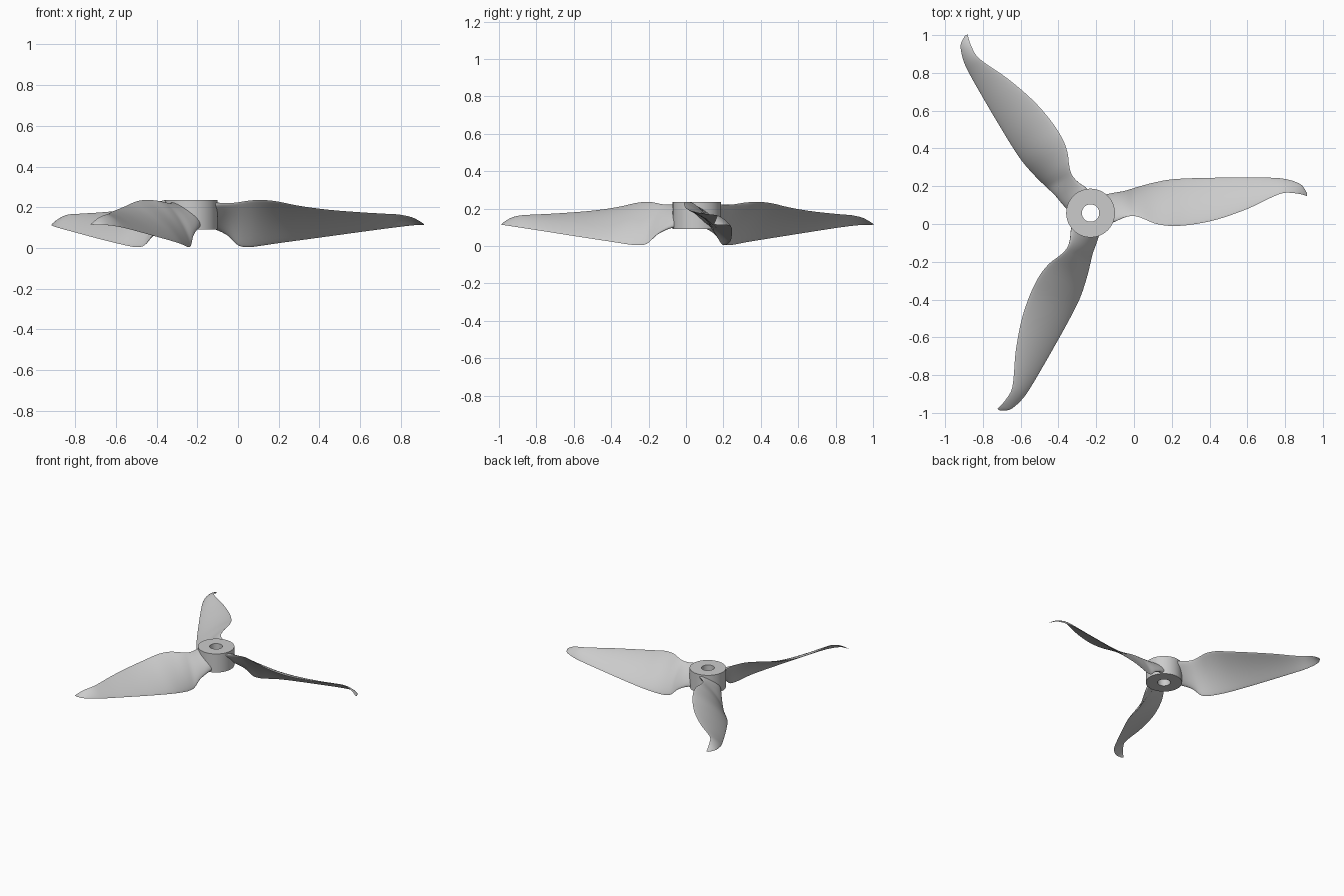
import bpy, bmesh, math
from mathutils import Matrix, Vector

cube = bpy.data.objects.get("Cube")
if cube:
    bpy.data.objects.remove(cube, do_unlink=True)

HUB = Vector((-0.23, 0.058, 0))
HUB_BOTTOM, HUB_TOP = 0.09, 0.235
HUB_RADIUS, BORE_RADIUS = 0.129, 0.046

grey = bpy.data.materials.new("plain grey plastic")
grey.use_nodes = True
colour = (0.6, 0.6, 0.6, 1)
grey.diffuse_color = colour
grey.node_tree.nodes["Principled BSDF"].inputs["Base Color"].default_value = colour


def finish(bm, name, angle):
    """Turn a bmesh into a smooth shaded object."""
    bmesh.ops.recalc_face_normals(bm, faces=bm.faces)
    mesh = bpy.data.meshes.new(name)
    bm.to_mesh(mesh)
    bm.free()
    mesh.materials.append(grey)
    obj = bpy.data.objects.new(name, mesh)
    bpy.context.collection.objects.link(obj)
    bpy.ops.object.select_all(action="DESELECT")
    obj.select_set(True)
    bpy.context.view_layer.objects.active = obj
    bpy.ops.object.shade_smooth_by_angle(angle=math.radians(angle))
    return obj


# Hub: a ring with a through bore
bm = bmesh.new()
corners = [(BORE_RADIUS, HUB_BOTTOM), (HUB_RADIUS, HUB_BOTTOM),
           (HUB_RADIUS, HUB_TOP), (BORE_RADIUS, HUB_TOP)]
profile = [bm.verts.new((r, 0, z)) for r, z in corners]
edges = [bm.edges.new((profile[i], profile[i - 1])) for i in range(len(profile))]
bmesh.ops.spin(bm, geom=profile + edges, cent=(0, 0, 0), axis=(0, 0, 1),
               angle=math.tau, steps=64, use_merge=False)
bmesh.ops.remove_doubles(bm, verts=bm.verts, dist=0.0001)
finish(bm, "hub", 30).location = HUB

# Blade stations: x, high edge y and z, low edge y and z
STATIONS = [
    (-0.17, 0.00, 0.22, 0.150, 0.110),
    (-0.11, 0.01, 0.22, 0.163, 0.092),
    (-0.05, 0.035, 0.22, 0.174, 0.060),
    (0.00, 0.042, 0.224, 0.190, 0.013),
    (0.05, 0.028, 0.232, 0.205, 0.004),
    (0.11, 0.003, 0.236, 0.220, 0.010),
    (0.19, -0.01, 0.229, 0.235, 0.022),
    (0.30, -0.004, 0.207, 0.242, 0.037),
    (0.44, 0.024, 0.188, 0.245, 0.056),
    (0.60, 0.080, 0.175, 0.246, 0.078),
    (0.72, 0.137, 0.168, 0.245, 0.094),
    (0.79, 0.164, 0.164, 0.240, 0.103),
    (0.85, 0.163, 0.152, 0.225, 0.110),
    (0.89, 0.156, 0.133, 0.204, 0.113),
    (0.915, 0.148, 0.116, 0.165, 0.113),
]
STEPS, CHORD = 4, 14


def smooth_stations():
    """Catmull-Rom interpolation between the stations."""
    rows = [Vector(s) for s in STATIONS]
    last = len(rows) - 1
    for i in range(last):
        a, b, c, d = rows[max(i - 1, 0)], rows[i], rows[i + 1], rows[min(i + 2, last)]
        for k in range(STEPS):
            t = k / STEPS
            yield b + ((c - a) * t + (2 * a - 5 * b + 4 * c - d) * t ** 2
                       + (3 * b - a - 3 * c + d) * t ** 3) / 2
    yield rows[last]


def section(row):
    """Closed cambered aerofoil between the two edges of one station."""
    x, high_y, high_z, low_y, low_z = row
    high, low = Vector((x, high_y, high_z)), Vector((x, low_y, low_z))
    chord = low - high
    normal = Vector((0, -chord.z, chord.y)).normalized()
    out = min(max((x + 0.11) / 1.02, 0), 1)
    thick = (0.018 - 0.011 * out + 0.03 * max(0, -x / 0.11)) * min(1, chord.length * 12)
    upper, lower = [], []
    for k in range(CHORD + 1):
        s = (1 - math.cos(math.pi * k / CHORD)) / 2
        bulge = 4 * s * (1 - s)
        middle = high + chord * s + normal * bulge * 0.05 * chord.length
        half = normal * thick / 2 * math.sqrt(bulge)
        upper.append(middle + half)
        lower.append(middle - half)
    return upper + lower[-2:0:-1]


# Blades: one loft repeated round the hub
for index, name in enumerate(("left_blade", "rear_right_blade", "front_right_blade")):
    bm = bmesh.new()
    turn = Matrix.Rotation(math.tau * index / 3, 4, "Z")
    rings = [[bm.verts.new(turn @ (p - HUB)) for p in section(row)]
             for row in smooth_stations()]
    for inner, outer in zip(rings, rings[1:]):
        for i in range(len(inner)):
            bm.faces.new((inner[i - 1], inner[i], outer[i], outer[i - 1]))
    bm.faces.new(rings[0])
    bm.faces.new(rings[-1])
    finish(bm, name, 50).location = HUB
